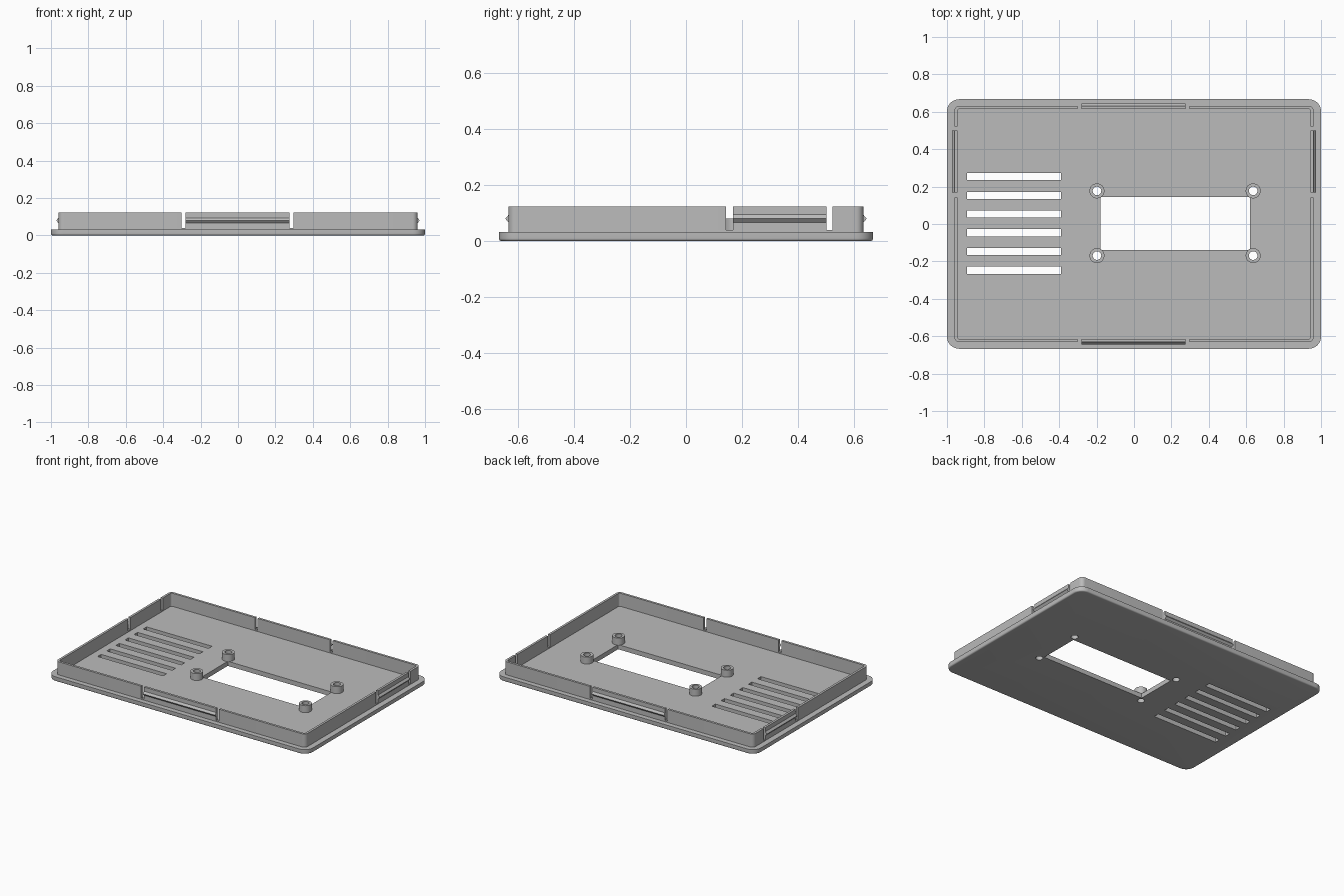
import bpy, bmesh, math
from mathutils import Matrix, Vector

cube = bpy.data.objects.get("Cube")
if cube:
    bpy.data.objects.remove(cube, do_unlink=True)

grey = bpy.data.materials.new("grey plastic")
grey.use_nodes = True
COLOUR = (0.5, 0.5, 0.5, 1)
grey.diffuse_color = COLOUR
grey.node_tree.nodes["Principled BSDF"].inputs["Base Color"].default_value = COLOUR

PLATE_TOP, RIM_TOP, GAP_BOTTOM, POST_TOP = 0.032, 0.123, 0.04, 0.08
RIM_X, RIM_Y, RIM_THICK = 0.96, 0.632, 0.016
POSTS = [(x, y) for x in (-0.198, 0.637) for y in (-0.169, 0.177)]


def make_object(name, bm):
    bmesh.ops.recalc_face_normals(bm, faces=bm.faces)
    mesh = bpy.data.meshes.new(name)
    bm.to_mesh(mesh)
    bm.free()
    mesh.materials.append(grey)
    obj = bpy.data.objects.new(name, mesh)
    bpy.context.collection.objects.link(obj)
    return obj


def add_box(bm, x0, x1, y0, y1, z0, z1):
    centre = Vector((x0 + x1, y0 + y1, z0 + z1)) / 2
    size = Matrix.Diagonal((x1 - x0, y1 - y0, z1 - z0, 1))
    bmesh.ops.create_cube(bm, size=1, matrix=Matrix.Translation(centre) @ size)


def add_cylinder(bm, x, y, z0, z1, radius):
    bmesh.ops.create_cone(bm, cap_ends=True, segments=32, radius1=radius, radius2=radius,
                          depth=z1 - z0, matrix=Matrix.Translation((x, y, (z0 + z1) / 2)))


def add_rounded_slab(bm, hx, hy, radius, levels, steps=8):
    """Rounded rectangle lofted through (height, inset) levels."""
    rings = []
    for z, inset in levels:
        ring = []
        for corner, (sx, sy) in enumerate([(1, 1), (-1, 1), (-1, -1), (1, -1)]):
            for i in range(steps + 1):
                a = (corner + i / steps) * math.pi / 2
                ring.append(bm.verts.new((sx * (hx - radius) + (radius - inset) * math.cos(a),
                                          sy * (hy - radius) + (radius - inset) * math.sin(a), z)))
        rings.append(ring)
    for low, high in zip(rings, rings[1:]):
        for i in range(len(low)):
            j = (i + 1) % len(low)
            bm.faces.new((low[i], low[j], high[j], high[i]))
    bm.faces.new(rings[0][::-1])
    bm.faces.new(rings[-1])


def cut(obj, bm):
    cutter = make_object("cutter", bm)
    cutter.hide_render = True
    mod = obj.modifiers.new("cut", 'BOOLEAN')
    mod.operation, mod.solver, mod.object = 'DIFFERENCE', 'EXACT', cutter
    bpy.context.view_layer.objects.active = obj
    bpy.ops.object.modifier_apply(modifier=mod.name)
    bpy.data.objects.remove(cutter, do_unlink=True)


def smooth(obj):
    bpy.ops.object.select_all(action='DESELECT')
    obj.select_set(True)
    bpy.context.view_layer.objects.active = obj
    bpy.ops.object.shade_smooth_by_angle(angle=math.radians(30))


# Base plate with a rounded lower edge
bm = bmesh.new()
R = 0.01
levels = [(R - R * math.cos(a), R - R * math.sin(a))
          for a in (math.radians(d) for d in range(0, 91, 18))]
add_rounded_slab(bm, 1, 0.667, 0.065, levels + [(PLATE_TOP, 0)])
plate = make_object("base_plate", bm)

# Screen window, vent slots and screw holes
bm = bmesh.new()
add_box(bm, -0.18, 0.62, -0.14, 0.145, -0.1, 0.1)
for i in range(6):
    y = 0.253 - 0.1 * i
    add_box(bm, -0.893, -0.39, y - 0.019, y + 0.019, -0.1, 0.1)
cut(plate, bm)
bm = bmesh.new()
for x, y in POSTS:
    add_cylinder(bm, x, y, -0.1, 0.2, 0.023)
cut(plate, bm)
smooth(plate)

# Upright rim, hollowed out, with narrow gaps beside each clip
bm = bmesh.new()
add_rounded_slab(bm, RIM_X, RIM_Y, 0.027, [(PLATE_TOP - 0.001, 0), (RIM_TOP, 0)])
rim = make_object("rim_wall", bm)
bm = bmesh.new()
add_rounded_slab(bm, RIM_X - RIM_THICK, RIM_Y - RIM_THICK, 0.012, [(-0.1, 0), (0.3, 0)])
cut(rim, bm)
bm = bmesh.new()
for side in (-1, 1):
    for a, b in ((-0.302, -0.28), (0.275, 0.297)):
        y = side * RIM_Y
        add_box(bm, a, b, y - 0.03, y + 0.03, GAP_BOTTOM, 0.2)
    for a, b in ((0.143, 0.168), (0.5, 0.522)):
        x = side * RIM_X
        add_box(bm, x - 0.03, x + 0.03, a, b, GAP_BOTTOM, 0.2)
cut(rim, bm)
smooth(rim)


# Snap ridges: a triangular bar on the outside of each clip
def snap_ridge(name, start, end, outward):
    bm = bmesh.new()
    out = Vector(outward)
    profile = [(-0.002, 0.066), (0.0, 0.066), (0.012, 0.08), (0.0, 0.094), (-0.002, 0.094)]
    ends = [[bm.verts.new(Vector(p) + out * d + Vector((0, 0, z))) for d, z in profile]
            for p in (start, end)]
    n = len(profile)
    for i in range(n):
        j = (i + 1) % n
        bm.faces.new((ends[0][i], ends[0][j], ends[1][j], ends[1][i]))
    for ring in ends:
        bm.faces.new(ring)
    make_object(name, bm)


for side, long_name, short_name in ((-1, "front", "right"), (1, "back", "left")):
    y, x = side * RIM_Y, side * RIM_X
    snap_ridge(long_name + "_snap_ridge", (-0.28, y, 0), (0.275, y, 0), (0, side, 0))
    snap_ridge(short_name + "_snap_ridge", (x, 0.168, 0), (x, 0.5, 0), (side, 0, 0))

# Hollow mounting posts at the window corners
for i, (x, y) in enumerate(POSTS):
    bm = bmesh.new()
    add_cylinder(bm, x, y, PLATE_TOP - 0.002, POST_TOP, 0.04)
    post = make_object(f"mounting_post_{i + 1}", bm)
    bm = bmesh.new()
    add_cylinder(bm, x, y, -0.1, 0.2, 0.023)
    cut(post, bm)
    smooth(post)
